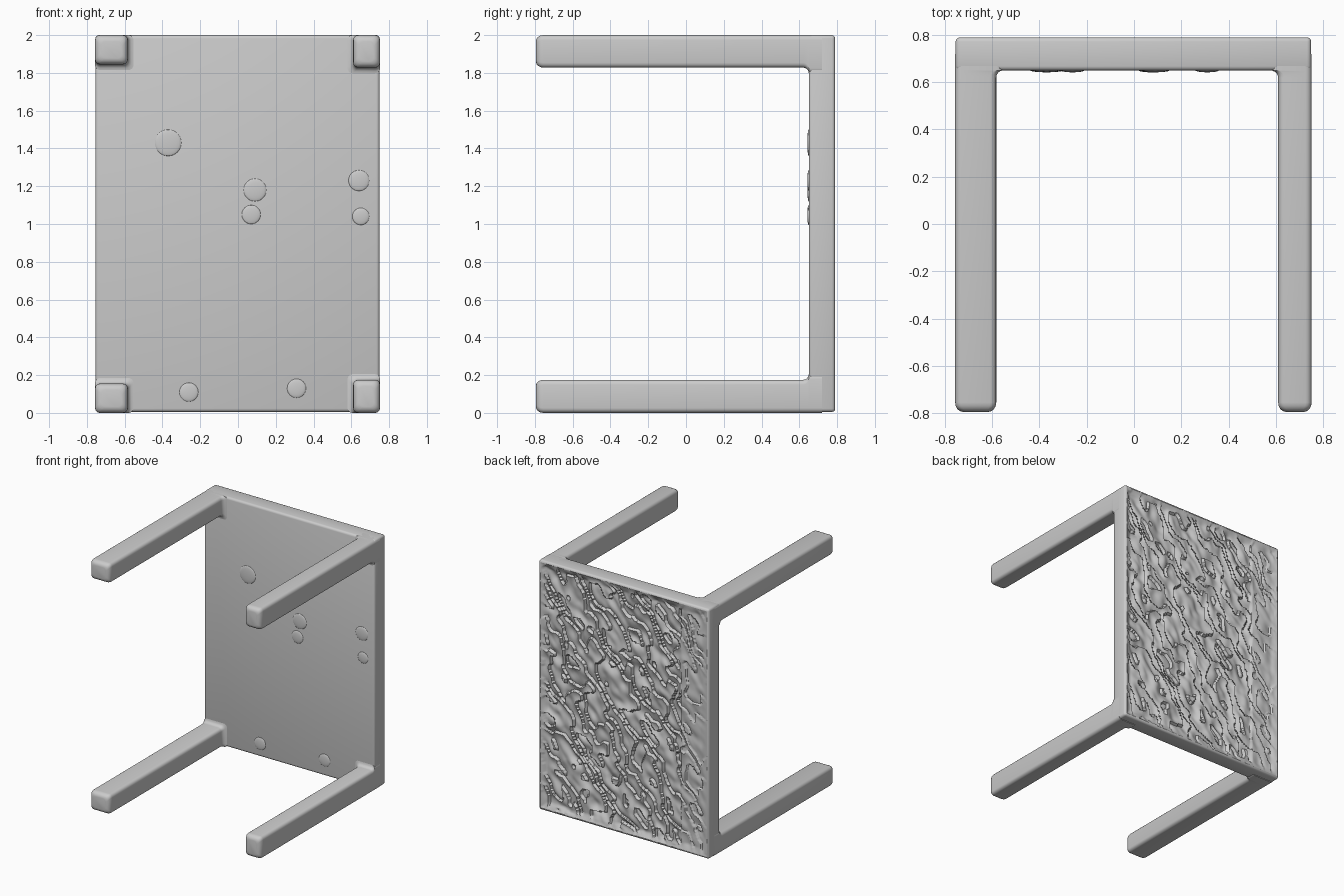
import bpy, bmesh, math
from mathutils import Vector, noise

if "Cube" in bpy.data.objects:
    bpy.data.objects.remove(bpy.data.objects["Cube"])

grey = bpy.data.materials.new("plain grey")
grey.diffuse_color = (0.6, 0.6, 0.6, 1)
grey.use_nodes = True
grey.node_tree.nodes["Principled BSDF"].inputs["Base Color"].default_value = grey.diffuse_color


def finish(name, bm, angle=40):
    mesh = bpy.data.meshes.new(name)
    bm.to_mesh(mesh)
    bm.free()
    mesh.materials.append(grey)
    obj = bpy.data.objects.new(name, mesh)
    bpy.context.collection.objects.link(obj)
    bpy.ops.object.select_all(action='DESELECT')
    obj.select_set(True)
    bpy.context.view_layer.objects.active = obj
    bpy.ops.object.shade_smooth_by_angle(angle=math.radians(angle))
    return obj


# Panel: a slab with softened edges, open at the back for the carved face
X0, X1, Y0, Y1, Z0, Z1 = -0.755, 0.75, 0.65, 0.79, 0.005, 2.0
R = 0.018
bm = bmesh.new()
bmesh.ops.create_cube(bm, size=1)
for v in bm.verts:
    v.co = Vector(((X0 + X1) / 2 + v.co.x * (X1 - X0),
                   (Y0 + Y1) / 2 + v.co.y * (Y1 - Y0),
                   (Z0 + Z1) / 2 + v.co.z * (Z1 - Z0)))
bmesh.ops.bevel(bm, geom=bm.edges[:], offset=R, segments=3, profile=0.5, affect='EDGES')
back = [f for f in bm.faces if f.normal.y > 0.999 and f.calc_area() > 1]
bmesh.ops.delete(bm, geom=back, context='FACES')
finish("panel", bm)


# Carved back: overlapping slanted strokes that fade out at the rim
def carve_depth(x, z):
    u, w = x * 0.55 + z * 0.83, x * 0.83 - z * 0.55
    wander = noise.noise(Vector((u * 3.5, w * 7, 2.0)))
    wander += 0.5 * noise.noise(Vector((u * 9, w * 16, 5.0)))
    flake = (w * 8 + 1.9 * wander) % 1.0
    swell = 0.5 + 0.5 * noise.noise(Vector((u * 5, w * 10, 9.0)))
    calm = 0.55 if x < -0.5 else 1.0
    rim = min(x - X0 - R, X1 - R - x, z - Z0 - R, Z1 - R - z)
    fade = max(0.0, min(1.0, rim / 0.05))
    return fade * calm * (0.026 * flake + 0.018 * swell)


bm = bmesh.new()
bmesh.ops.create_grid(bm, x_segments=150, y_segments=200, size=1)
for v in bm.verts:
    x = (X0 + X1) / 2 - v.co.x * ((X1 - X0) / 2 - R)
    z = (Z0 + Z1) / 2 + v.co.y * ((Z1 - Z0) / 2 - R)
    v.co = Vector((x, Y1 - carve_depth(x, z), z))
finish("carved_back", bm, 50)


# Legs: rounded bars lofted along y, flaring inward where they meet the panel
def ring_points(x0, x1, z0, z1, y, r):
    pts = []
    corners = [(x1 - r, z1 - r), (x0 + r, z1 - r), (x0 + r, z0 + r), (x1 - r, z0 + r)]
    for i, (cx, cz) in enumerate(corners):
        for k in range(5):
            a = math.radians(90 * i + 22.5 * k)
            pts.append((cx + r * math.cos(a), y, cz + r * math.sin(a)))
    return pts


def add_leg(name, x0, x1, z0, z1):
    bm = bmesh.new()
    tip, r, flare = -0.795, 0.04, 0.03
    rings = []
    for k in range(5):                       # rounded tip
        a = math.radians(22.5 * k)
        inset = r * (1 - math.sin(a)) * 0.8
        rings.append((tip + r * (1 - math.cos(a)), inset, 0.0))
    for k in range(5):                       # fillet into the panel
        a = math.radians(22.5 * k)
        rings.append((Y0 - flare * (1 - math.sin(a)), 0.0, flare * (1 - math.cos(a))))
    rings.append((0.72, 0.0, flare))
    loops = []
    for y, inset, grow in rings:
        left, low = x0 < 0, z0 < 1
        pts = ring_points(x0 + inset - (0 if left else grow),
                          x1 - inset + (grow if left else 0),
                          z0 + inset - (0 if low else grow),
                          z1 - inset + (grow if low else 0),
                          y, 0.026)
        loops.append([bm.verts.new(p) for p in pts])
    for a, b in zip(loops, loops[1:]):
        for i in range(len(a)):
            j = (i + 1) % len(a)
            bm.faces.new((a[i], a[j], b[j], b[i]))
    bm.faces.new(loops[0])
    bm.faces.new(loops[-1][::-1])
    bmesh.ops.recalc_face_normals(bm, faces=bm.faces[:])
    finish(name, bm)


add_leg("upper_left_leg", -0.757, -0.583, 1.845, 2.0)
add_leg("upper_right_leg", 0.61, 0.752, 1.828, 2.0)
add_leg("lower_left_leg", -0.757, -0.583, 0.0, 0.155)
add_leg("lower_right_leg", 0.61, 0.752, 0.0, 0.175)

# Shallow lumps on the inner face of the panel
bm = bmesh.new()
for x, z, s in [(-0.37, 1.43, 0.07), (0.09, 1.18, 0.06), (0.07, 1.05, 0.05),
                (0.64, 1.23, 0.055), (0.65, 1.04, 0.045), (0.31, 0.13, 0.05),
                (-0.26, 0.11, 0.05)]:
    new = bmesh.ops.create_uvsphere(bm, u_segments=20, v_segments=12, radius=1)["verts"]
    for v in new:
        v.co = Vector((x + v.co.x * s, Y0 + v.co.y * 0.008, z + v.co.z * s))
finish("inner_lumps", bm)
